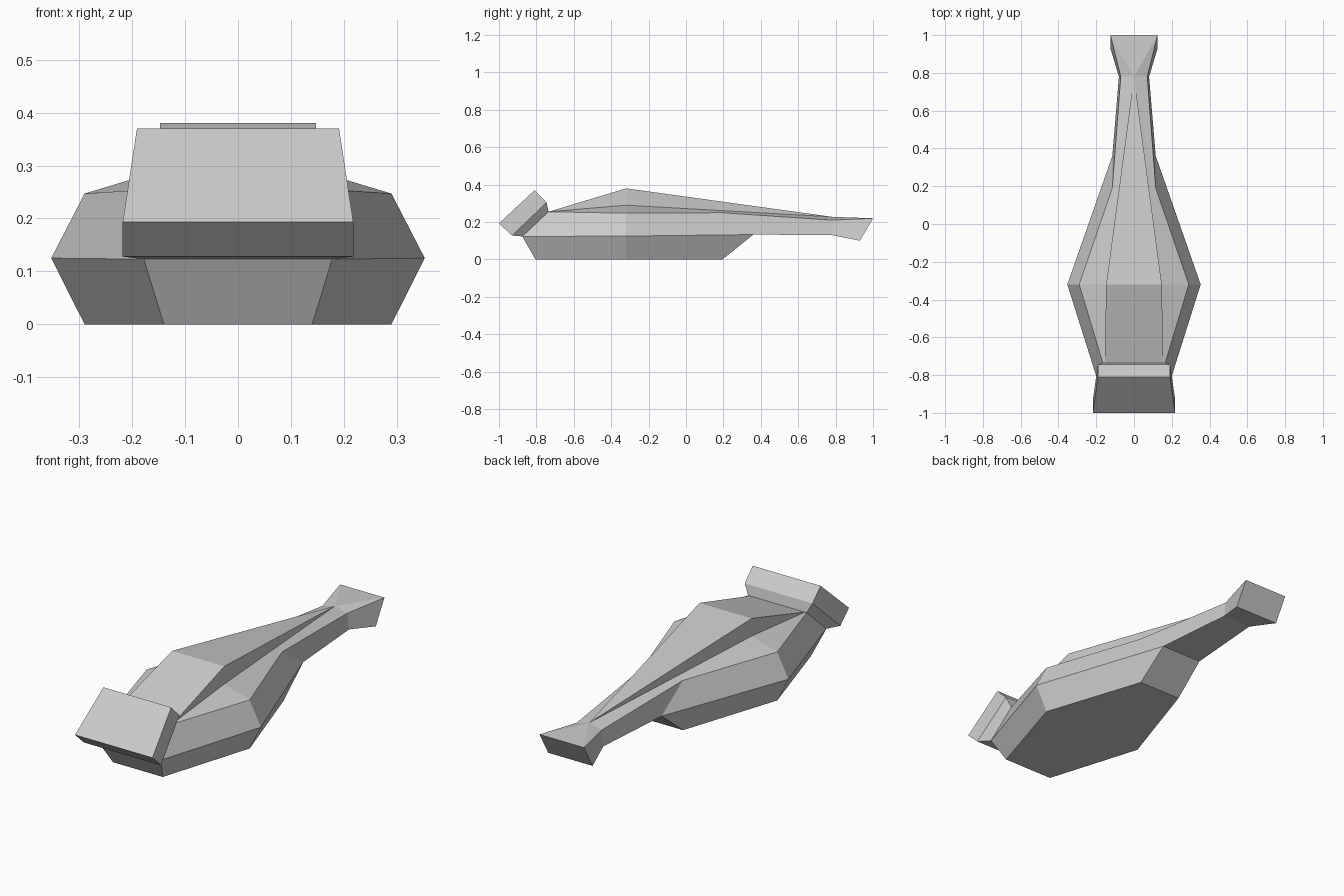
import bpy, bmesh

if "Cube" in bpy.data.objects:
    bpy.data.objects.remove(bpy.data.objects["Cube"])


def build(name, pts, sides, chains):
    """Symmetric mesh: pts are right-half points, sides are mirrored faces,
    chains are runs of points bridged straight across to the other half."""
    bm = bmesh.new()
    right = {k: bm.verts.new(p) for k, p in pts.items()}
    left = {k: v if v.co.x == 0 else bm.verts.new((-v.co.x, v.co.y, v.co.z))
            for k, v in right.items()}

    def face(vs):
        vs = list(dict.fromkeys(vs))
        if len(vs) > 2:
            bm.faces.new(vs)

    for s in sides:
        keys = s.split()
        face([right[k] for k in keys])
        face([left[k] for k in reversed(keys)])
    for c in chains:
        keys = c.split()
        for a, b in zip(keys, keys[1:]):
            face([right[a], right[b], left[b], left[a]])
    bmesh.ops.recalc_face_normals(bm, faces=bm.faces[:])
    me = bpy.data.meshes.new(name)
    bm.to_mesh(me)
    bm.free()
    ob = bpy.data.objects.new(name, me)
    bpy.context.collection.objects.link(ob)
    return ob


# Hull: bottom (b), middle (m), top (t) points at front, wide, shoulder, neck, tail
hull = {
    "fb": (.14, -.805, 0), "fm": (.178, -.875, .123), "ft": (.165, -.735, .255),
    "wb": (.29, -.32, 0), "wm": (.353, -.32, .125), "wt": (.29, -.32, .247),
    "sb": (.12, .195, 0), "sm": (.115, .36, .133), "st": (.115, .19, .25),
    "nm": (.08, .78, .13), "nt": (.07, .78, .21),
    "tm": (.125, .93, .10), "tt": (.125, 1, .22),
    # raised deck: foot of the front slope, crest base, crest, rear point
    "rf": (.155, -.735, .255), "rb": (.147, -.32, .29), "rc": (.147, -.32, .38),
    "re": (0, .78, .228),
}
build("hull", hull,
      ["fb fm wm wb", "wb wm sm sb", "fm ft wt wm", "wm wt st sm",
       "sm st nt nm", "nm nt tt tm",
       "ft rf rb wt", "wt rb re st", "st re nt", "nt re tt",
       "rf rc rb", "rb rc re"],
      ["fm fb wb sb sm nm tm tt re rc rf", "ft fm"])

# Tilted head block, tapering back onto the hull
head = {
    "f0": (.218, -1, .193), "f1": (.191, -.81, .37),
    "b0": (.218, -.93, .128), "b1": (.191, -.745, .305),
    "j0": (.178, -.875, .123), "j1": (.165, -.735, .255),
}
build("head_block", head,
      ["f0 f1 b1 b0", "b0 b1 j1 j0"],
      ["f0 f1 b1 j1 j0 b0 f0"])
